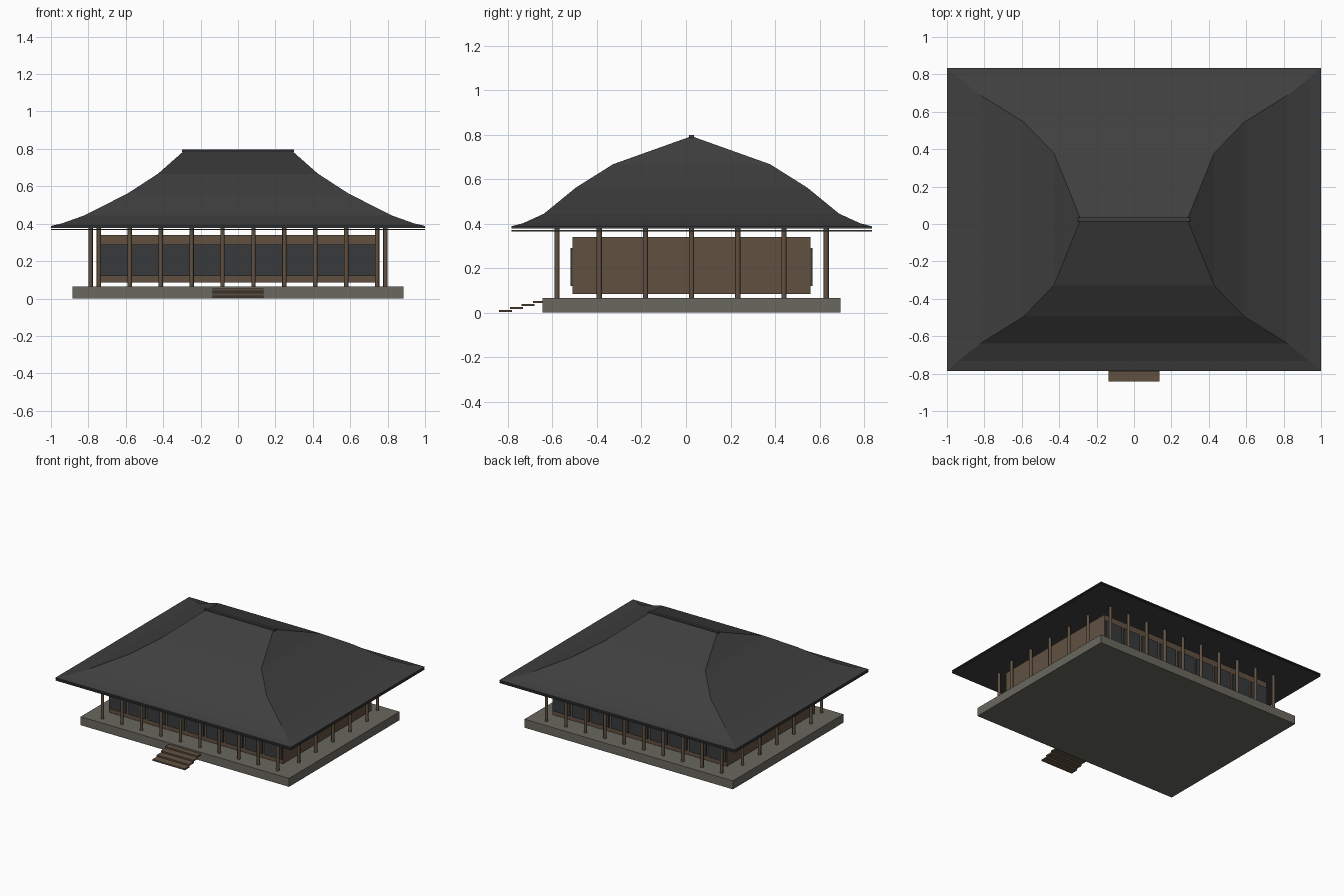
import bpy
import bmesh
from mathutils import Matrix, Vector

cube = bpy.data.objects.get("Cube")
if cube:
    bpy.data.objects.remove(cube, do_unlink=True)

CY = 0.025  # building centre along y


def material(name, colour):
    m = bpy.data.materials.new(name)
    m.use_nodes = True
    m.diffuse_color = (*colour, 1)
    node = m.node_tree.nodes["Principled BSDF"]
    node.inputs["Base Color"].default_value = (*colour, 1)
    node.inputs["Roughness"].default_value = 0.9
    return m


TILE = material("dark roof tile", (0.05, 0.05, 0.05))
WOOD = material("brown wood", (0.12, 0.082, 0.053))
STONE = material("grey stone", (0.142, 0.138, 0.112))
PANEL = material("charcoal panel", (0.04, 0.042, 0.046))


def finish(name, bm, mat):
    bmesh.ops.recalc_face_normals(bm, faces=bm.faces)
    mesh = bpy.data.meshes.new(name)
    bm.to_mesh(mesh)
    bm.free()
    mesh.materials.append(mat)
    obj = bpy.data.objects.new(name, mesh)
    bpy.context.scene.collection.objects.link(obj)
    return obj


def box(name, centre, size, mat):
    bm = bmesh.new()
    bmesh.ops.create_cube(bm, size=1, matrix=Matrix.Translation(centre) @ Matrix.Diagonal((*size, 1)))
    return finish(name, bm, mat)


def column(name, x, y):
    bottom, top = 0.06, 0.392
    bm = bmesh.new()
    bmesh.ops.create_cone(bm, cap_ends=True, segments=12, radius1=0.0115, radius2=0.0115,
                          depth=top - bottom,
                          matrix=Matrix.Translation((x, y, (top + bottom) / 2)))
    obj = finish(name, bm, WOOD)
    for p in obj.data.polygons:
        p.use_smooth = len(p.vertices) == 4
    return obj


# Stone platform and timber hall
box("platform", (0, CY, 0.0325), (1.77, 1.34, 0.065), STONE)
box("hall_walls", (0, CY, 0.2125), (1.48, 1.07, 0.255), WOOD)

# Window panels and columns along the front and back
BAY = 0.1653
for side, s in (("front", -1), ("back", 1)):
    for i in range(9):
        box(f"{side}_panel_{i + 1}", ((i - 4) * BAY, CY + s * 0.5375, 0.205),
            (0.145, 0.013, 0.17), PANEL)
    for i in range(10):
        column(f"{side}_column_{i + 1}", (i - 4.5) * BAY, CY + s * 0.605)

# Columns along the two ends
for side, s in (("left", 1), ("right", -1)):
    for i in range(5):
        column(f"{side}_column_{i + 1}", s * 0.788, CY + (i - 2) * 0.2075)

# Hipped roof shell: rings of half width, half depth and height, eave to ridge
rings = [(1, 0.81, 0.378), (1, 0.81, 0.388), (0.94, 0.757, 0.402), (0.82, 0.663, 0.445),
         (0.59, 0.52, 0.562), (0.428, 0.353, 0.667)]
bm = bmesh.new()
loops = [[bm.verts.new((sx * w, CY + sy * d, z))
          for sx, sy in ((-1, -1), (1, -1), (1, 1), (-1, 1))] for w, d, z in rings]
for low, high in zip(loops, loops[1:]):
    for i in range(4):
        j = (i + 1) % 4
        bm.faces.new((low[i], low[j], high[j], high[i]))
west, east = (bm.verts.new((x, CY, 0.793)) for x in (-0.285, 0.285))
a, b, c, d = loops[-1]
for face in ((a, b, east, west), (b, c, east), (c, d, west, east), (d, a, west)):
    bm.faces.new(face)
finish("roof", bm, TILE)

# Eave board under the roof and cap along the ridge
box("eave_board", (0, CY, 0.369), (2, 1.62, 0.007), TILE)
box("ridge_cap", (0, CY, 0.791), (0.6, 0.022, 0.014), TILE)

# Entrance steps
for i in range(4):
    box(f"step_{i + 1}", (0, -0.812 + i * 0.051, 0.0075 + i * 0.0135),
        (0.275, 0.058, 0.011), WOOD)
